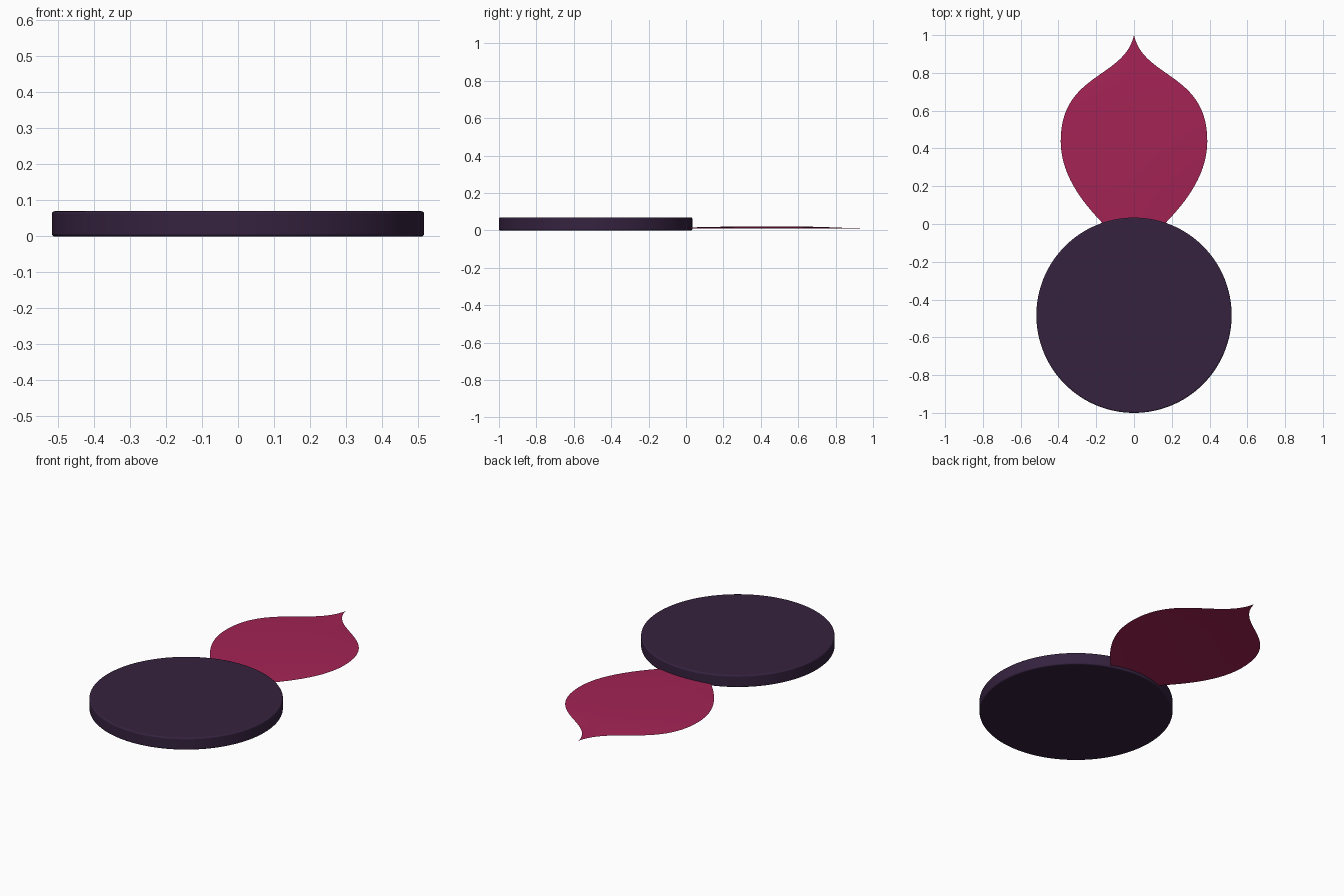
import bpy, bmesh
from mathutils import Vector
from mathutils.geometry import interpolate_bezier

if "Cube" in bpy.data.objects:
    bpy.data.objects.remove(bpy.data.objects["Cube"])


def material(name, rgb):
    m = bpy.data.materials.new(name)
    m.diffuse_color = (*rgb, 1)
    m.use_nodes = True
    m.node_tree.nodes["Principled BSDF"].inputs["Base Color"].default_value = m.diffuse_color
    return m


plum = material("dark plum", (0.036, 0.016, 0.05))
crimson = material("crimson", (0.37, 0.017, 0.09))

# Round disc with softened rims
bpy.ops.mesh.primitive_cylinder_add(vertices=128, radius=0.517, depth=0.07,
                                    location=(0, -0.483, 0.035))
disc = bpy.context.object
disc.name = "round_disc"
disc.data.materials.append(plum)
bevel = disc.modifiers.new("rim", 'BEVEL')
bevel.width = 0.007
bevel.segments = 3
bevel.limit_method = 'ANGLE'
bpy.ops.object.shade_smooth_by_angle()


# Petal outline: half width against length, base to tip
def curve(*points):
    return interpolate_bezier(*[Vector((x, y, 0)) for x, y in points], 28)


outline = curve((0, -0.15), (0.22, 0.04), (0.388, 0.22), (0.388, 0.44))
outline += curve((0.388, 0.44), (0.388, 0.80), (0.05, 0.77), (0, 1.0))[1:]

# Petal sheet: mirrored rows across the outline, gently domed
COLS = 16
bm = bmesh.new()
rows = []
for p in outline:
    row = []
    for i in range(COLS + 1):
        u = 2 * i / COLS - 1
        z = 0.011 + 0.011 * (p.x / 0.388) * (1 - u * u)
        row.append(bm.verts.new((p.x * u, p.y, z)))
    rows.append(row)
for a, b in zip(rows, rows[1:]):
    for i in range(COLS):
        bm.faces.new((a[i], a[i + 1], b[i + 1], b[i])).smooth = True
bmesh.ops.remove_doubles(bm, verts=bm.verts, dist=0.0001)
mesh = bpy.data.meshes.new("pointed_petal")
bm.to_mesh(mesh)
bm.free()
mesh.materials.append(crimson)
petal = bpy.data.objects.new("pointed_petal", mesh)
bpy.context.collection.objects.link(petal)
